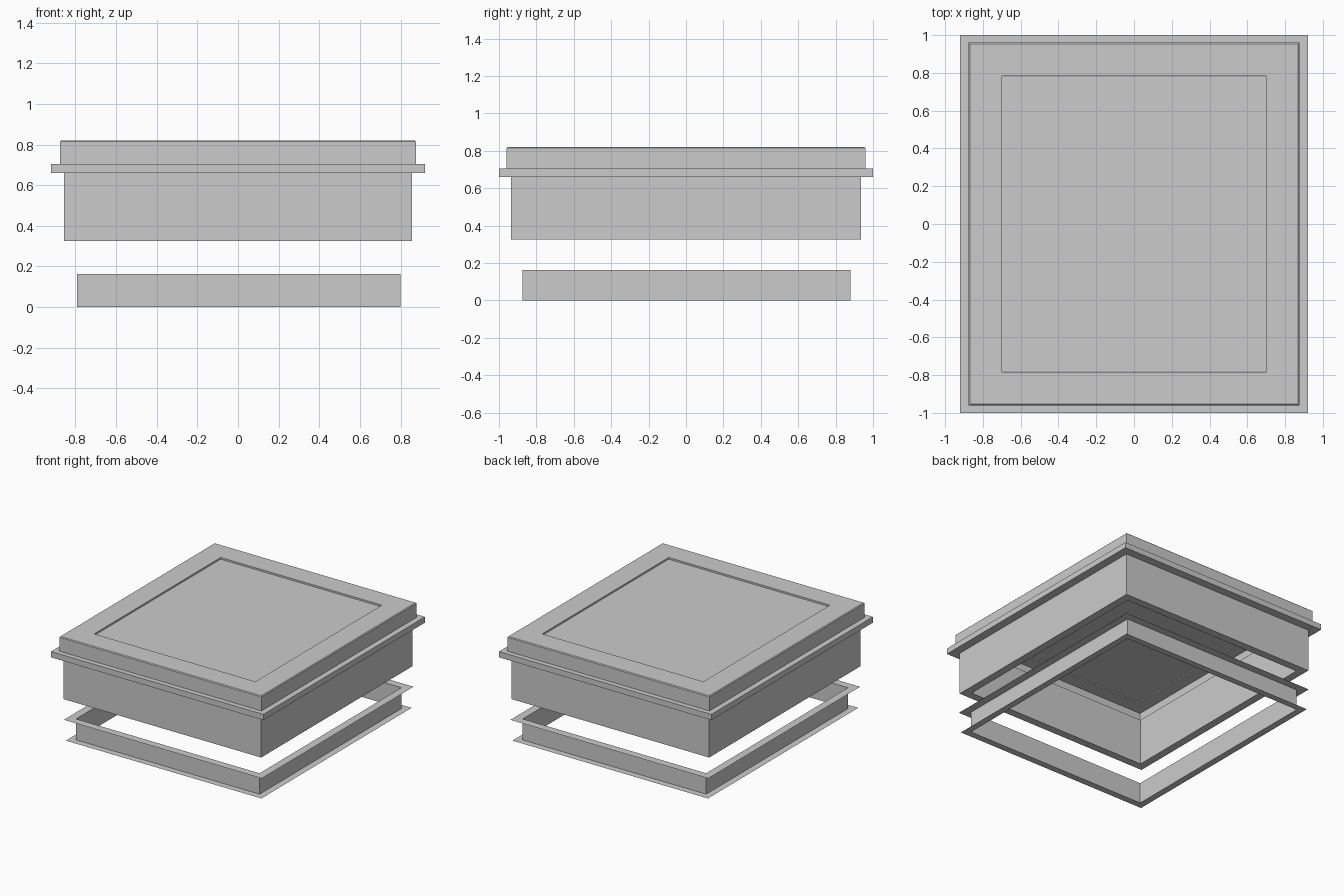
import bpy
import bmesh

if "Cube" in bpy.data.objects:
    bpy.data.objects.remove(bpy.data.objects["Cube"])


def frame(name, hx, hy, profile, closed=True, offset=(0, 0)):
    """Sweep a mitred profile of (outward offset, z) points round a rectangle."""
    bm = bmesh.new()
    loops = []
    for d, z in profile:
        loops.append([bm.verts.new((sx * (hx + d) + offset[0], sy * (hy + d) + offset[1], z))
                      for sx, sy in ((-1, -1), (1, -1), (1, 1), (-1, 1))])
    n = len(loops)
    for i in range(n if closed else n - 1):
        a, b = loops[i], loops[(i + 1) % n]
        for k in range(4):
            m = (k + 1) % 4
            bm.faces.new((a[k], a[m], b[m], b[k]))
    bmesh.ops.recalc_face_normals(bm, faces=bm.faces)
    mesh = bpy.data.meshes.new(name)
    bm.to_mesh(mesh)
    bm.free()
    obj = bpy.data.objects.new(name, mesh)
    bpy.context.collection.objects.link(obj)
    return obj


def bar(inner, outer, z0, z1):
    return [(inner, z0), (outer, z0), (outer, z1), (inner, z1)]


# Thin sheet channel at the bottom, opening outwards
frame("base_channel", 0.795, 0.877,
      [(0.052, 0.0), (0.0, 0.0), (0.0, 0.164), (0.062, 0.164)],
      closed=False, offset=(0.004, 0.003))

# Hollow curb box
frame("curb", 0.855, 0.935, bar(-0.062, 0, 0.325, 0.69))

# Flat flange round the curb
frame("lid_flange", 0.92, 1.0, bar(-0.065, 0, 0.66, 0.705))

# Lid skirt and raised top frame with a fine chamfer on the upper edge
frame("lid_frame", 0.875, 0.96,
      [(-0.075, 0.69), (-0.02, 0.69), (-0.02, 0.705), (0, 0.705),
       (0, 0.814), (-0.006, 0.82), (-0.177, 0.82), (-0.177, 0.752), (-0.075, 0.752)])

# Slightly recessed panel filling the opening
bpy.ops.mesh.primitive_cube_add(size=1, location=(0, 0, 0.784))
panel = bpy.context.object
panel.name = "lid_panel"
panel.scale = (1.396, 1.564, 0.046)
